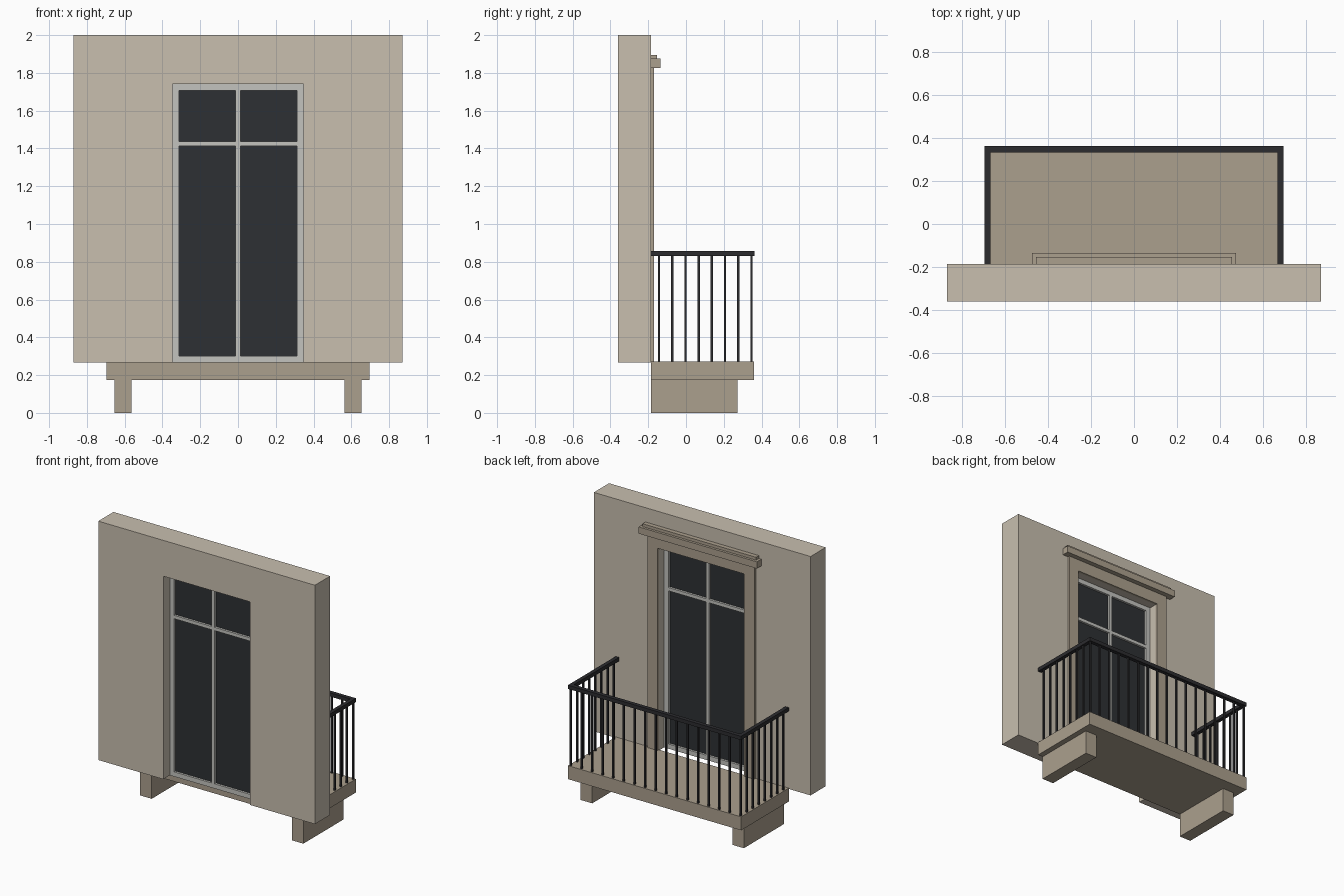
import bpy

if "Cube" in bpy.data.objects:
    bpy.data.objects.remove(bpy.data.objects["Cube"])

def material(name, rgb):
    m = bpy.data.materials.new(name)
    m.diffuse_color = (*rgb, 1)
    m.use_nodes = True
    m.node_tree.nodes["Principled BSDF"].inputs["Base Color"].default_value = m.diffuse_color
    return m

PLASTER = material("plaster", (0.58, 0.52, 0.43))
STONE = material("stone", (0.41, 0.35, 0.27))
IRON = material("iron", (0.025, 0.025, 0.028))
GLASS = material("glass", (0.027, 0.03, 0.033))
PAINT = material("paint", (0.55, 0.55, 0.52))

def add_mesh(name, verts, faces, mat):
    me = bpy.data.meshes.new(name)
    me.from_pydata(verts, [], faces)
    me.materials.append(mat)
    ob = bpy.data.objects.new(name, me)
    bpy.context.collection.objects.link(ob)
    return ob

def box(name, x, y, z, mat):
    """Box from (min, max) ranges."""
    v = [(a, b, c) for a in x for b in y for c in z]
    f = [(0, 1, 3, 2), (4, 6, 7, 5), (0, 4, 5, 1),
         (2, 3, 7, 6), (0, 2, 6, 4), (1, 5, 7, 3)]
    return add_mesh(name, v, f, mat)

def arch(name, w, top, iw, itop, bottom, y, mat):
    """Upside-down U: a solid with a doorway open at the bottom."""
    p = [(-w, bottom), (-w, top), (w, top), (w, bottom),
         (iw, bottom), (iw, itop), (-iw, itop), (-iw, bottom)]
    v = [(a, yy, c) for yy in y for a, c in p]
    caps = [(0, 7, 6, 1), (1, 6, 5, 2), (2, 5, 4, 3)]
    f = caps + [tuple(i + 8 for i in reversed(q)) for q in caps]
    f += [(i, (i + 1) % 8, (i + 1) % 8 + 8, i + 8) for i in range(8)]
    return add_mesh(name, v, f, mat)

# Wall and door surround
Y0 = -0.186
arch("wall", 0.87, 2.0, 0.348, 1.74, 0.266, (-0.36, Y0), PLASTER)
arch("door_surround", 0.43, 1.826, 0.348, 1.74, 0.272, (Y0, -0.17), STONE)
box("cornice", (-0.475, 0.475), (Y0, -0.135), (1.826, 1.875), STONE)
box("cornice_cap", (-0.456, 0.456), (Y0, -0.153), (1.875, 1.896), STONE)

# Door frame, glazing bars and glass
FY = (-0.285, -0.245)
for s, side in ((-1, "left"), (1, "right")):
    box(f"frame_{side}", sorted((s * 0.348, s * 0.313)), FY, (0.266, 1.74), PAINT)
for n, z in (("bottom", (0.266, 0.3)), ("top", (1.707, 1.74))):
    box(f"frame_{n}", (-0.313, 0.313), FY, z, PAINT)
box("mullion", (-0.012, 0.012), FY, (0.3, 1.707), PAINT)
for s, side in ((-1, "left"), (1, "right")):
    box(f"transom_{side}", sorted((s * 0.012, s * 0.313)), FY, (1.412, 1.436), PAINT)
box("glass", (-0.313, 0.313), (-0.269, -0.261), (0.3, 1.707), GLASS)

# Balcony slab and brackets
box("slab", (-0.695, 0.695), (Y0, 0.36), (0.174, 0.272), STONE)
for s, side in ((-1, "left"), (1, "right")):
    box(f"bracket_{side}", sorted((s * 0.563, s * 0.655)), (Y0, 0.272), (0, 0.174), STONE)

# Handrails
RZ = (0.83, 0.857)
box("handrail_outer", (-0.695, 0.695), (0.333, 0.362), RZ, IRON)
for s, side in ((-1, "left"), (1, "right")):
    box(f"handrail_{side}", sorted((s * 0.695, s * 0.667)), (Y0, 0.333), RZ, IRON)

# Balusters
R = 0.006
def baluster(x, y):
    box("baluster", (x - R, x + R), (y - R, y + R), (0.272, 0.83), IRON)

N = 17
for i in range(N):
    baluster(-0.681 + 1.362 * i / (N - 1), 0.347)
for s in (-1, 1):
    for i in range(7):
        baluster(s * 0.681, -0.143 + 0.07 * i)
